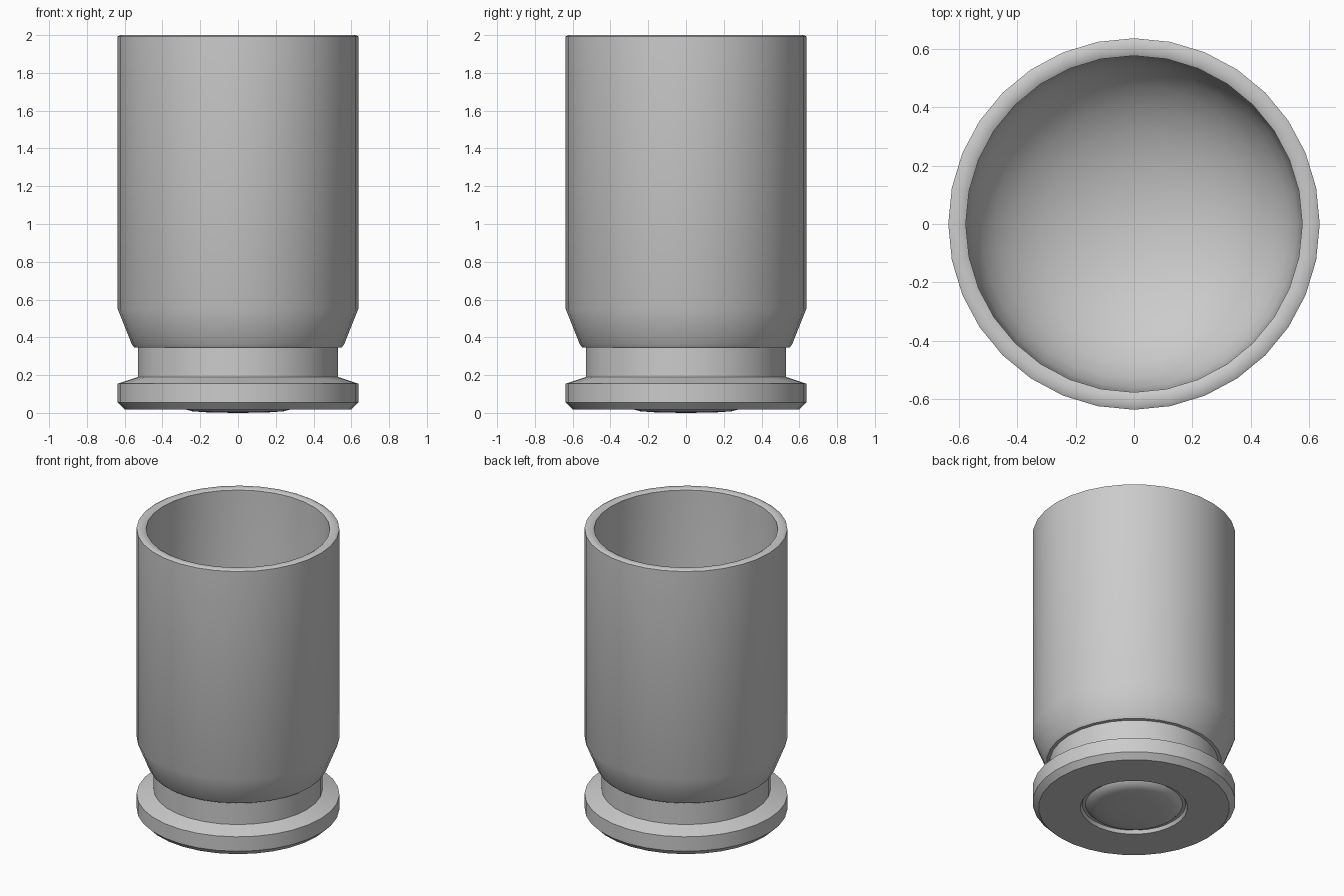
import bpy, bmesh, math

if "Cube" in bpy.data.objects:
    bpy.data.objects.remove(bpy.data.objects["Cube"])

SIDES = 32


def lathe(name, profile):
    """Revolve an (r, z) profile around z; r = 0 ends become poles."""
    bm = bmesh.new()
    pts = [bm.verts.new((0, r, z)) for r, z in profile]
    edges = [bm.edges.new(p) for p in zip(pts, pts[1:])]
    bmesh.ops.spin(bm, geom=pts + edges, cent=(0, 0, 0), axis=(0, 0, 1),
                   angle=2 * math.pi, steps=SIDES, use_duplicate=False)
    bmesh.ops.remove_doubles(bm, verts=bm.verts, dist=0.0005)
    bmesh.ops.recalc_face_normals(bm, faces=bm.faces)
    mesh = bpy.data.meshes.new(name)
    bm.to_mesh(mesh)
    bm.free()
    obj = bpy.data.objects.new(name, mesh)
    bpy.context.collection.objects.link(obj)
    bpy.context.view_layer.objects.active = obj
    obj.select_set(True)
    bpy.ops.object.shade_smooth_by_angle(angle=math.radians(35))
    obj.select_set(False)
    return obj


# Base cap: shallow domed disc, ring groove, then the flat underside
base = [(0, 0), (0.15, 0.002), (0.24, 0.008), (0.285, 0.02), (0.305, 0.04),
        (0.325, 0.04), (0.336, 0.018), (0.60, 0.018)]

# Foot flange, groove, taper and straight outer wall
outer = [(0.637, 0.055), (0.637, 0.155), (0.53, 0.19), (0.53, 0.345),
         (0.55, 0.347), (0.563, 0.365), (0.637, 0.55), (0.637, 1.993)]

# Softly rounded mouth
rim = [(0.625, 2.0), (0.592, 2.0), (0.577, 1.992)]

# Inner wall ending in a rounded bowl
bowl_top, bowl_bottom, radius = 0.78, 0.38, 0.572
bowl = []
for i in range(9):
    a = math.pi / 2 * i / 8
    r = radius * math.cos(a) if i < 8 else 0
    bowl.append((r, bowl_top - (bowl_top - bowl_bottom) * math.sin(a)))

lathe("casing", base + outer + rim + bowl)
